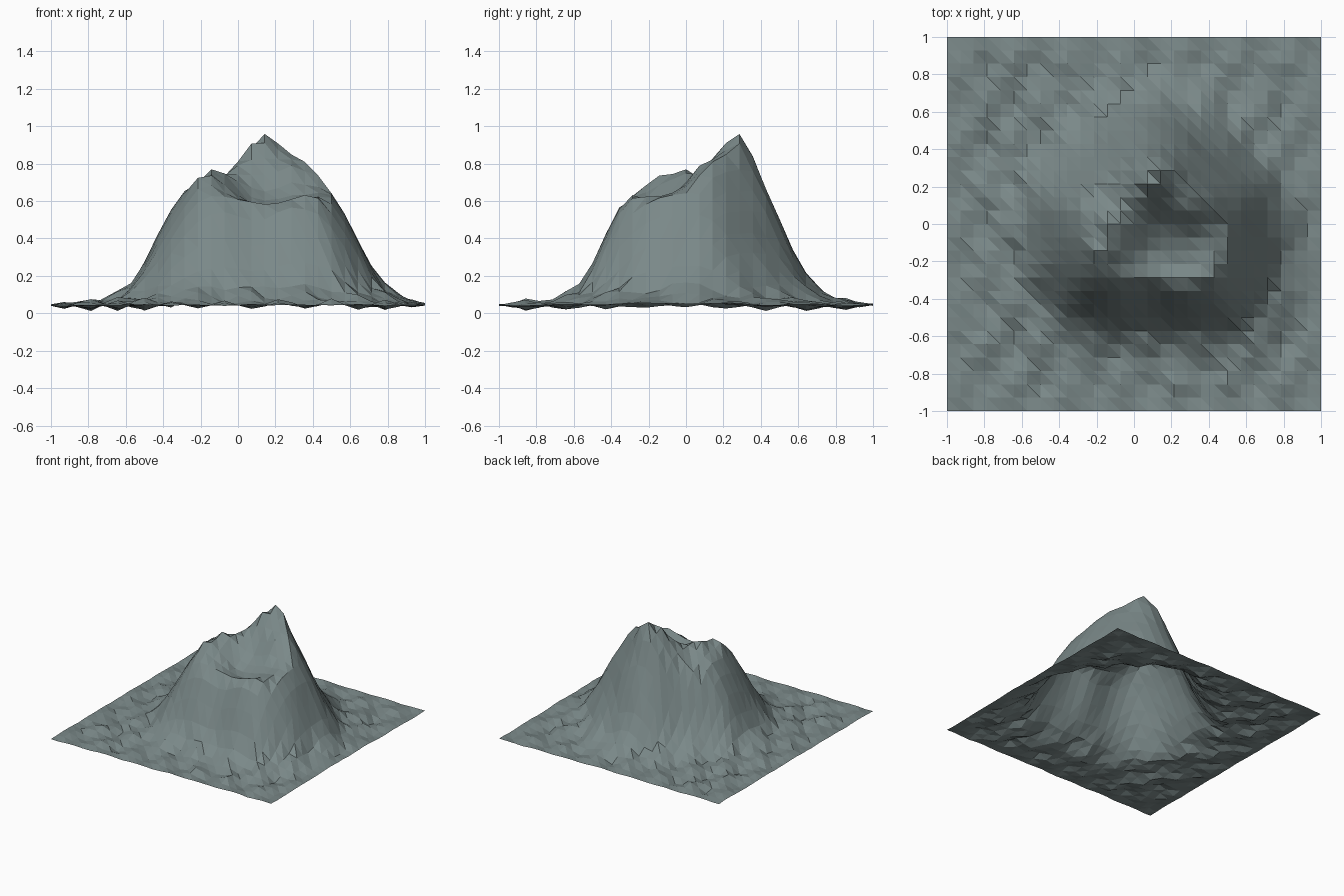
import bpy, bmesh, math, random

if "Cube" in bpy.data.objects:
    bpy.data.objects.remove(bpy.data.objects["Cube"])

random.seed(4)
N = 28                      # grid cells per side
CX, CY = 0.10, 0.05         # middle of the mountain

# radius of the mid-height contour every 45 degrees, starting east
RADII = [0.54, 0.46, 0.49, 0.42, 0.54, 0.57, 0.46, 0.60]
# flank height against distance outside that contour
FLANK = [(-0.6, 1.45), (-0.21, 0.74), (-0.14, 0.63), (-0.07, 0.53), (0, 0.4), (0.07, 0.26),
         (0.14, 0.15), (0.22, 0.09), (0.32, 0.055), (0.5, 0.045), (2, 0.04)]
# summit, second peak, rim and hollow
TOP = [(0.14, 0.28, 0.96), (0.21, 0.28, 0.93), (0.07, 0.21, 0.9), (0, 0.18, 0.81),
       (-0.07, 0.08, 0.74), (-0.14, 0, 0.77), (-0.21, -0.2, 0.72), (-0.14, -0.14, 0.74),
       (-0.2, -0.3, 0.6), (0, -0.28, 0.61), (0.1, -0.28, 0.58), (0.3, -0.28, 0.61),
       (0.45, -0.2, 0.62), (0.45, 0, 0.67), (0.36, 0.12, 0.79), (0.08, -0.14, 0.57),
       (0.22, -0.15, 0.58), (0.18, 0, 0.64), (0.1, 0.12, 0.79), (-0.28, -0.05, 0.66),
       (0.28, 0.3, 0.84), (0.3, 0.07, 0.8), (0.14, 0.36, 0.9), (0, 0.36, 0.75),
       (-0.2, 0.2, 0.62)]


def flank(x, y):
    dx, dy = x - CX, y - CY
    r = math.hypot(dx, dy)
    a = (math.atan2(dy, dx) / (math.pi / 4)) % 8
    i = int(a) % 8
    t = (1 - math.cos(math.pi * (a - int(a)))) / 2
    d = r - (RADII[i] * (1 - t) + RADII[(i + 1) % 8] * t)
    if d < 0:
        d *= 1 + 0.5 * max(0, dy) / (r + 1e-6)   # steeper north side
    for (d0, h0), (d1, h1) in zip(FLANK, FLANK[1:]):
        if d <= d1:
            return h0 + (h1 - h0) * (d - d0) / (d1 - d0)
    return 0.04


def solve(rows):
    """Gauss-Jordan elimination with pivoting on an augmented matrix."""
    n = len(rows)
    for c in range(n):
        p = max(range(c, n), key=lambda r: abs(rows[r][c]))
        rows[c], rows[p] = rows[p], rows[c]
        for r in range(n):
            if r != c:
                f = rows[r][c] / rows[c][c]
                rows[r] = [a - f * b for a, b in zip(rows[r], rows[c])]
    return [rows[r][n] / rows[r][r] for r in range(n)]


# smooth surface through the summit points
WEIGHTS = solve([[math.dist(p[:2], q[:2]) for q in TOP] + [p[2]] for p in TOP])


def summit(x, y):
    return sum(w * math.dist((x, y), p[:2]) for w, p in zip(WEIGHTS, TOP))


def height(x, y):
    h = flank(x, y)
    if h > 0.45:
        h = min(h, max(0.5, summit(x, y)))
    edge = min(1, 0.25 + (1 - max(abs(x), abs(y))) / 0.2)
    # cobble-like bumps on the low ground, fading up the mountain
    low = max(0.35, 1 - max(0, h - 0.1) * 4)
    bump = math.cos(2 * math.pi * (x + 0.65) / 0.29) * math.cos(2 * math.pi * (y - 0.86) / 0.43)
    bump = 0.024 * bump + random.uniform(-0.01, 0.01)
    return max(0.004, h + edge * low * bump)


# terrain sheet, open underneath
bm = bmesh.new()
v = [[bm.verts.new((x, y, height(x, y))) for x in (-1 + 2 * i / N for i in range(N + 1))]
     for y in (-1 + 2 * j / N for j in range(N + 1))]
for j in range(N):
    for i in range(N):
        a, b, c, d = v[j][i], v[j][i + 1], v[j + 1][i + 1], v[j + 1][i]
        bm.faces.new((a, b, d))
        bm.faces.new((b, c, d))
mesh = bpy.data.meshes.new("mountain_terrain")
bm.to_mesh(mesh)
bm.free()
rock = bpy.data.materials.new("grey_green_rock")
rock.diffuse_color = (0.195, 0.248, 0.248, 1)
rock.use_nodes = True
rock.node_tree.nodes["Principled BSDF"].inputs["Base Color"].default_value = rock.diffuse_color
mesh.materials.append(rock)
bpy.context.collection.objects.link(bpy.data.objects.new("mountain_terrain", mesh))
